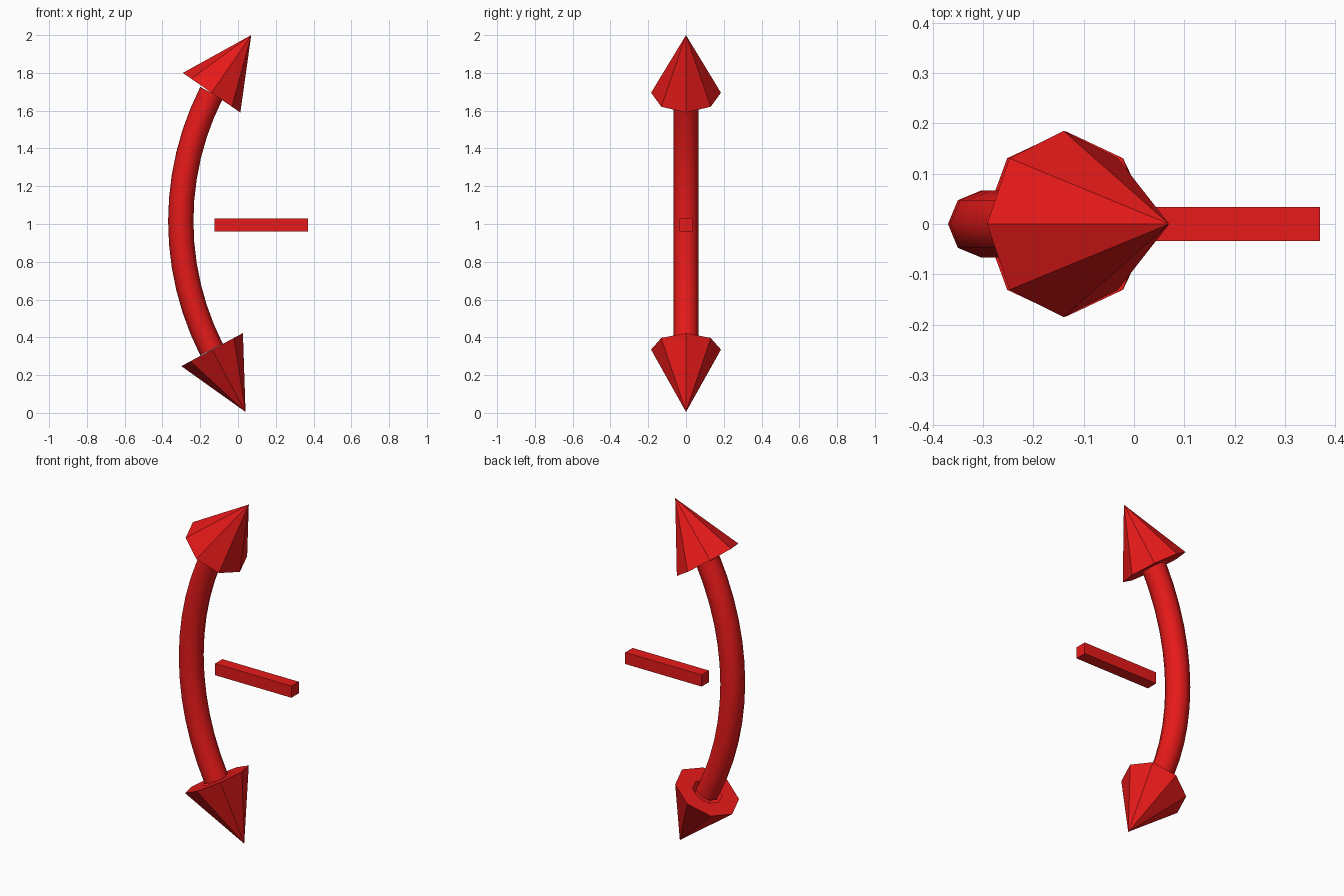
import bpy, bmesh, math
from mathutils import Vector

if "Cube" in bpy.data.objects:
    bpy.data.objects.remove(bpy.data.objects["Cube"])

red = bpy.data.materials.new("red")
red.diffuse_color = (0.8, 0.01, 0.01, 1)
red.use_nodes = True
red.node_tree.nodes["Principled BSDF"].inputs["Base Color"].default_value = red.diffuse_color
Y = Vector((0, 1, 0))


def finish(name, bm, smooth=False):
    bmesh.ops.recalc_face_normals(bm, faces=bm.faces)
    me = bpy.data.meshes.new(name)
    bm.to_mesh(me)
    bm.free()
    me.materials.append(red)
    for p in me.polygons:
        p.use_smooth = smooth
    ob = bpy.data.objects.new(name, me)
    bpy.context.collection.objects.link(ob)
    return ob


def ring(bm, centre, axis, radius, sides=8):
    side = Y.cross(axis).normalized()
    angles = [2 * math.pi * i / sides for i in range(sides)]
    return [bm.verts.new(centre + radius * (math.cos(a) * side + math.sin(a) * Y))
            for a in angles]


def bridge(bm, a, b):
    n = len(a)
    for i in range(n):
        bm.faces.new((a[i], a[(i + 1) % n], b[(i + 1) % n], b[i]))


# Curved shaft: an eight-sided tube swept along a circular arc
def shaft():
    bm = bmesh.new()
    R, half, steps = 1.5, math.asin(0.68 / 1.5), 12
    prev = None
    for i in range(steps + 1):
        t = -half + 2 * half * i / steps
        c = Vector((1.197 - R * math.cos(t), 0, 1.015 + R * math.sin(t)))
        cur = ring(bm, c, Vector((math.sin(t), 0, math.cos(t))), 0.067)
        if prev:
            bridge(bm, prev, cur)
        prev = cur
    return finish("curved_shaft", bm, True)


# Arrowhead: eight-sided cone whose base has a socket for the shaft
def arrowhead(name, base, tip):
    bm = bmesh.new()
    base, tip = Vector(base), Vector(tip)
    axis = (tip - base).normalized()
    outer = ring(bm, base, axis, 0.185)
    lip = ring(bm, base, axis, 0.085)
    apex = bm.verts.new(tip)
    for i in range(8):
        bm.faces.new((outer[i], outer[(i + 1) % 8], apex))
    bridge(bm, outer, lip)
    return finish(name, bm)


shaft()
arrowhead("upper_arrowhead", (-0.14, 0, 1.695), (0.07, 0, 2.0))
arrowhead("lower_arrowhead", (-0.137, 0, 0.335), (0.04, 0, 0.005))

# Square pointer bar
bm = bmesh.new()
bmesh.ops.create_cube(bm, size=1)
for v in bm.verts:
    v.co = Vector((0.1225 + v.co.x * 0.495, v.co.y * 0.068, 0.995 + v.co.z * 0.068))
finish("pointer_bar", bm)
